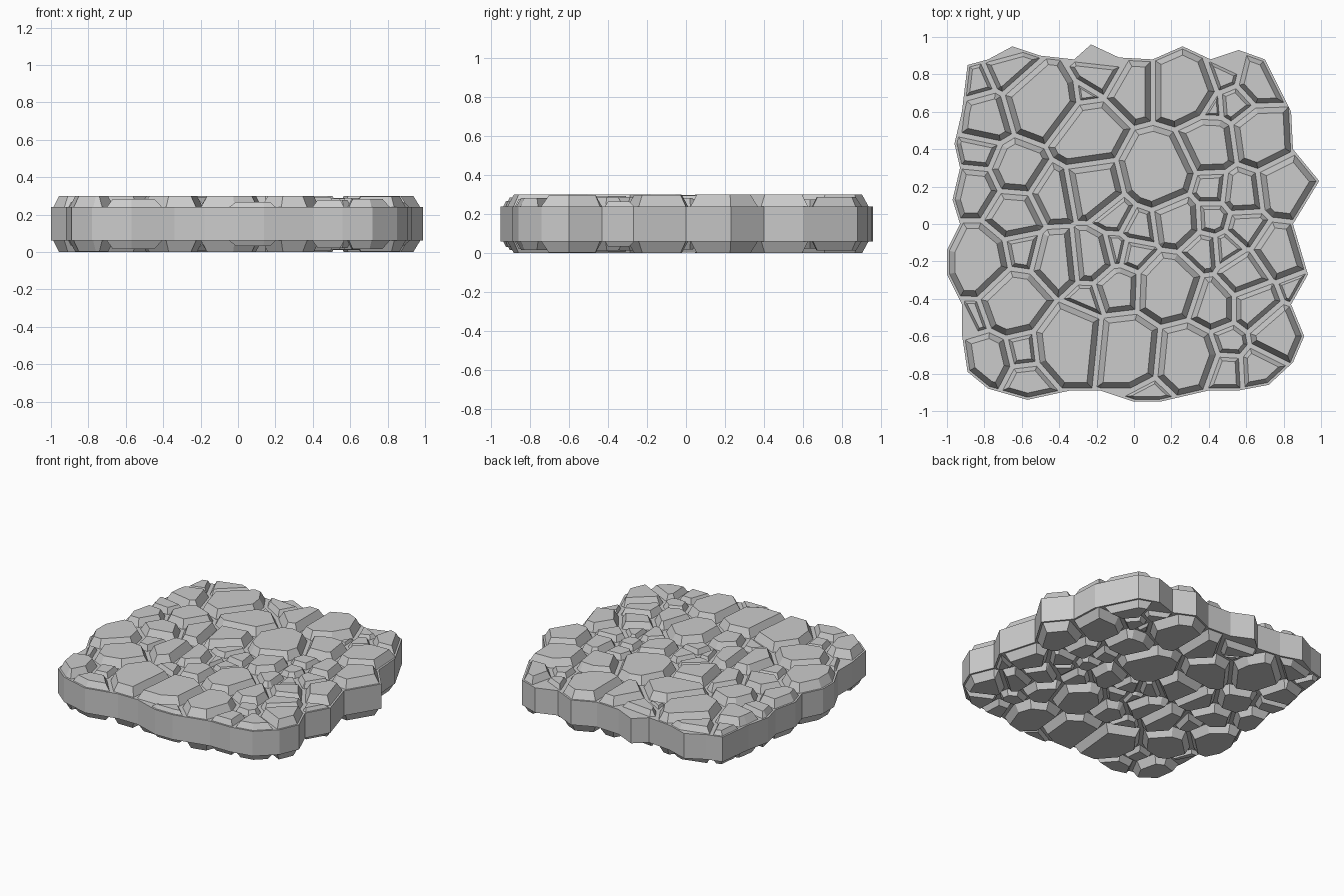
import bpy, bmesh
from mathutils import Vector

cube = bpy.data.objects.get("Cube")
if cube:
    bpy.data.objects.remove(cube, do_unlink=True)

MID = 0.15            # height of the slab's middle plane
HALF_SLAB = 0.09      # half thickness of the plain slab
RISE = 0.06           # tallest stone above the slab
GROOVE = 0.013        # half width of the joints

stone_grey = bpy.data.materials.new("stone_grey")
stone_grey.use_nodes = True
grey = (0.6, 0.6, 0.6, 1)
stone_grey.diffuse_color = grey
stone_grey.node_tree.nodes["Principled BSDF"].inputs["Base Color"].default_value = grey

# Outer edge of the slab, clockwise
outline = [Vector(p) for p in [
    (-.89, .85), (-.78, .88), (-.65, .95), (-.5, .9), (-.32, .88), (-.23, .96),
    (-.08, .89), (.1, .88), (.26, .95), (.41, .88), (.56, .93), (.7, .88),
    (.84, .6), (.85, .4), (.99, .23), (.85, 0), (.93, -.27), (.84, -.43),
    (.91, -.6), (.85, -.74), (.72, -.86), (.56, -.89), (.4, -.89), (.14, -.95),
    (0, -.95), (-.18, -.89), (-.34, -.89), (-.57, -.94), (-.78, -.88),
    (-.89, -.79), (-.92, -.59), (-.92, -.43), (-1, -.27), (-1, -.14),
    (-.93, 0), (-.97, .13), (-.93, .3), (-.96, .43), (-.92, .6)]]

# Stone centres, grouped by approximate radius
stones_by_radius = {
    .03: [(-.28, .69), (.42, .63), (-.23, -.39), (.86, -.35), (.08, -.91)],
    .06: [(-.85, .75), (.5, -.63)],
    .08: [(-.84, .38), (.48, .81), (.55, .64), (.42, .19), (-.09, .05),
          (.02, -.01), (.42, .03), (-.61, -.15), (-.1, -.15), (-.01, -.17),
          (.38, -.14), (.5, -.13), (.49, -.79), (-.87, -.5), (-.59, -.68)],
    .1: [(-.43, .16), (.6, -.02), (.68, -.78), (-.57, -.85)],
    .12: [(-.65, .84), (-.19, .84), (0, .73), (.68, .76), (-.8, .57), (.59, .17),
          (-.86, .18), (-.63, .29), (-.65, .05), (.23, .02), (-.41, -.2),
          (-.22, -.18), (-.08, -.34), (.59, -.27), (.42, -.43), (.65, -.43)],
    .14: [(.41, .42), (-.21, .2), (.78, -.14), (.78, -.58), (-.8, -.73)],
    .17: [(.26, .73), (-.25, .48), (.69, .46), (.82, .2), (.18, -.35),
          (.27, -.71), (-.65, -.42)],
    .19: [(-.49, .66), (.12, .28), (-.86, -.2), (-.04, -.68), (-.34, -.65)],
}
sites = [(Vector(p), r) for r, group in stones_by_radius.items() for p in group]


def owner(point):
    """Index of the stone whose cell holds the point."""
    return min(range(len(sites)),
               key=lambda i: (point - sites[i][0]).length_squared - sites[i][1] ** 2)


def clip(poly, normal, limit):
    """Keep the part of a convex polygon where p . normal <= limit."""
    result = []
    for a, b in zip(poly, poly[1:] + poly[:1]):
        da, db = a.dot(normal) - limit, b.dot(normal) - limit
        if da <= 0:
            result.append(a)
        if da * db < 0:
            result.append(a.lerp(b, da / (da - db)))
    return result


# Half-planes that bound each stone: its neighbours, then its stretch of outer edge
bounds = []
for i, (p, r) in enumerate(sites):
    planes = []
    for j, (q, s) in enumerate(sites):
        if i != j:
            gap = q - p
            d = gap.length
            n = gap / d
            planes.append((n, p.dot(n) + (d * d + r * r - s * s) / (2 * d)))
    bounds.append(planes)
for a, b in zip(outline, outline[1:] + outline[:1]):
    edge = (b - a).normalized()
    outward = Vector((-edge.y, edge.x))
    for i in {owner(a.lerp(b, t)) for t in (0.2, 0.5, 0.8)}:
        bounds[i].append((outward, a.dot(outward)))


def cell(i, inset):
    poly = [Vector(c) for c in ((-1, -1), (1, -1), (1, 1), (-1, 1))]
    for n, limit in bounds[i]:
        poly = clip(poly, n, limit - inset)
    return poly


def inner_radius(poly):
    pairs = list(zip(poly, poly[1:] + poly[:1]))
    area = sum(a.x * b.y - a.y * b.x for a, b in pairs) / 2
    return 2 * area / max(sum((b - a).length for a, b in pairs), 1e-6)


def make_object(name, bm):
    mesh = bpy.data.meshes.new(name)
    bm.to_mesh(mesh)
    bm.free()
    mesh.materials.append(stone_grey)
    obj = bpy.data.objects.new(name, mesh)
    obj.location.z = MID
    bpy.context.collection.objects.link(obj)
    return obj


# Plain slab
bm = bmesh.new()
base = bm.faces.new([bm.verts.new((p.x, p.y, -HALF_SLAB)) for p in outline])
walls = bmesh.ops.extrude_face_region(bm, geom=[base], use_keep_orig=True)
bmesh.ops.translate(bm, vec=(0, 0, 2 * HALF_SLAB),
                    verts=[g for g in walls["geom"] if isinstance(g, bmesh.types.BMVert)])
bmesh.ops.recalc_face_normals(bm, faces=bm.faces[:])
make_object("slab", bm)

# Bevelled stones on the top, mirrored to the underside
bm = bmesh.new()
for i in range(len(sites)):
    foot = cell(i, GROOVE)
    if len(foot) < 3:
        continue
    rise = min(RISE, 0.45 * inner_radius(cell(i, 0)))
    crown = cell(i, GROOVE + rise * 0.5)
    if len(crown) < 3:
        continue
    verts = [bm.verts.new((p.x, p.y, HALF_SLAB)) for p in foot]
    verts += [bm.verts.new((p.x, p.y, HALF_SLAB + rise)) for p in crown]
    bmesh.ops.convex_hull(bm, input=verts)
bmesh.ops.dissolve_limit(bm, angle_limit=0.02, verts=bm.verts[:], edges=bm.edges[:])
bmesh.ops.recalc_face_normals(bm, faces=bm.faces[:])
hidden = [f for f in bm.faces if f.normal.z < -0.9]
bmesh.ops.delete(bm, geom=hidden, context='FACES_ONLY')
stones = make_object("stones", bm)
mirror = stones.modifiers.new("underside", 'MIRROR')
mirror.use_axis = (False, False, True)
mirror.use_mirror_merge = False
